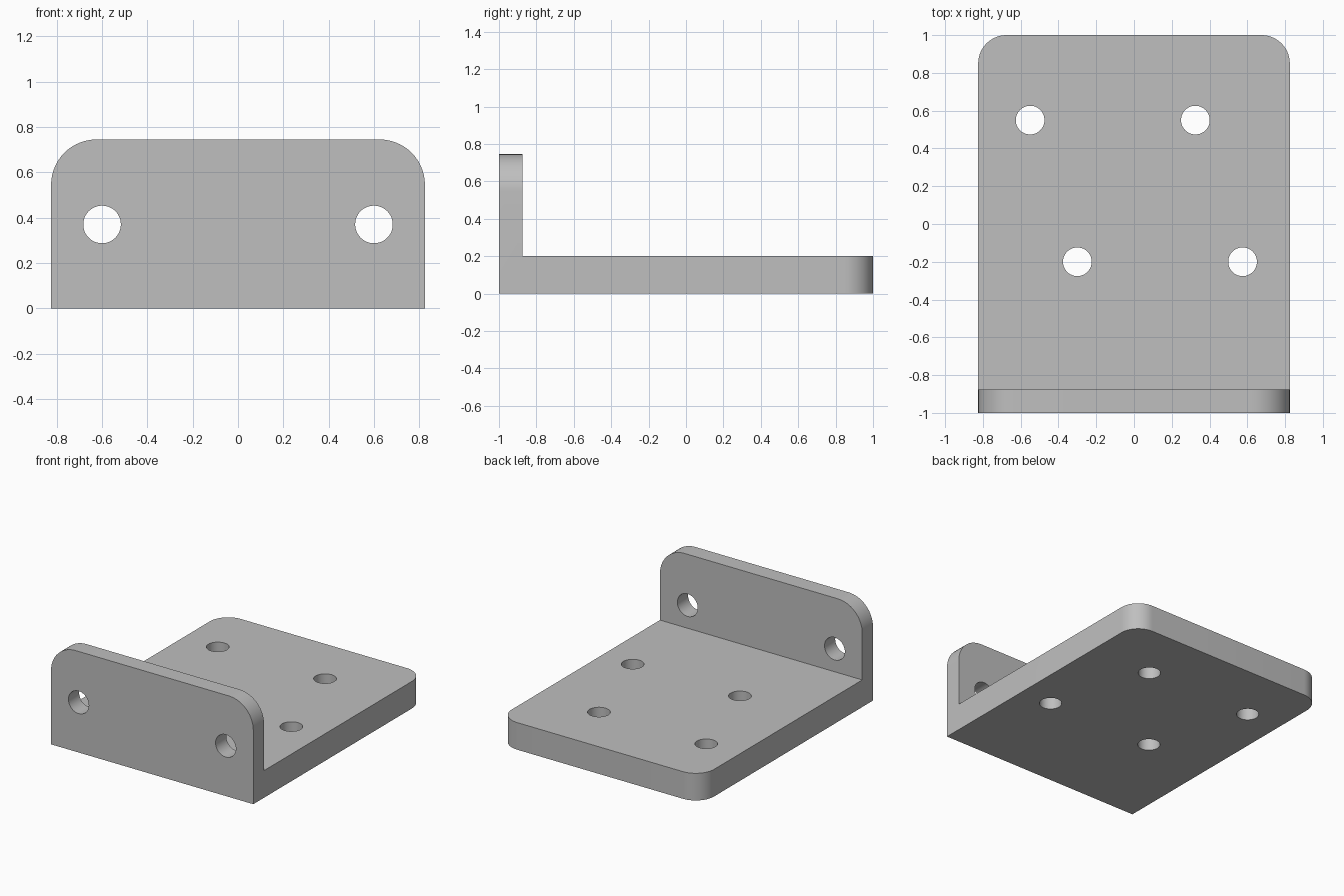
import bpy, bmesh
from math import radians
from mathutils import Matrix, Vector

cube = bpy.data.objects.get("Cube")
if cube:
    bpy.data.objects.remove(cube, do_unlink=True)

HALF_W, BASE_T, WALL_T, WALL_H = 0.825, 0.2, 0.125, 0.745
BASE_R, WALL_R = 0.15, 0.2

grey = bpy.data.materials.new("plain grey")
grey.use_nodes = True
colour = (0.52, 0.52, 0.52, 1)
grey.diffuse_color = colour
grey.node_tree.nodes["Principled BSDF"].inputs["Base Color"].default_value = colour


def add_object(name, bm):
    mesh = bpy.data.meshes.new(name)
    bmesh.ops.recalc_face_normals(bm, faces=bm.faces)
    bm.to_mesh(mesh)
    bm.free()
    mesh.materials.append(grey)
    obj = bpy.data.objects.new(name, mesh)
    bpy.context.collection.objects.link(obj)
    return obj


def round_edges(bm, radius, test):
    edges = [e for e in bm.edges if all(test(v.co) for v in e.verts)
             and abs(e.verts[0].co.x - e.verts[1].co.x) < 1e-4]
    bmesh.ops.bevel(bm, geom=edges, offset=radius, segments=14,
                    profile=0.5, affect='EDGES')


# L-shaped side profile, extruded across the width
inner_y = -1 + WALL_T
profile = [(-1, 0), (1, 0), (1, BASE_T), (inner_y, BASE_T),
           (inner_y, WALL_H), (-1, WALL_H)]
bm = bmesh.new()
side = bm.faces.new([bm.verts.new((-HALF_W, y, z)) for y, z in profile])
swept = bmesh.ops.extrude_face_region(bm, geom=[side])["geom"]
bmesh.ops.translate(bm, vec=(2 * HALF_W, 0, 0),
                    verts=[g for g in swept if isinstance(g, bmesh.types.BMVert)])
bmesh.ops.recalc_face_normals(bm, faces=bm.faces)

# Rounded back corners of the base and upper corners of the wall
round_edges(bm, BASE_R, lambda co: co.y > 0.99)
round_edges(bm, WALL_R, lambda co: co.z > WALL_H - 0.001)
bracket = add_object("angle_bracket", bm)

# Drill cutters: four holes down through the base, two through the wall
drills = bmesh.new()


def drill(centre, radius, turn=0):
    bmesh.ops.create_cone(drills, cap_ends=True, segments=48, radius1=radius,
                          radius2=radius, depth=0.4,
                          matrix=Matrix.Translation(Vector(centre))
                          @ Matrix.Rotation(radians(turn), 4, 'X'))


for x, y in [(-0.55, 0.55), (0.325, 0.55), (-0.3, -0.2), (0.575, -0.2)]:
    drill((x, y, BASE_T / 2), 0.076)
for x in (-0.6, 0.6):
    drill((x, -1 + WALL_T / 2, 0.37), 0.083, 90)

cutter = add_object("hole_cutter", drills)
cutter.hide_render = True

# Cut the holes, then drop the cutter
cut = bracket.modifiers.new("holes", 'BOOLEAN')
cut.operation = 'DIFFERENCE'
cut.solver = 'EXACT'
cut.object = cutter
bpy.context.view_layer.objects.active = bracket
bracket.select_set(True)
cutter.select_set(False)
bpy.ops.object.modifier_apply(modifier=cut.name)
bpy.data.objects.remove(cutter, do_unlink=True)

bpy.ops.object.shade_smooth_by_angle(angle=radians(30))
